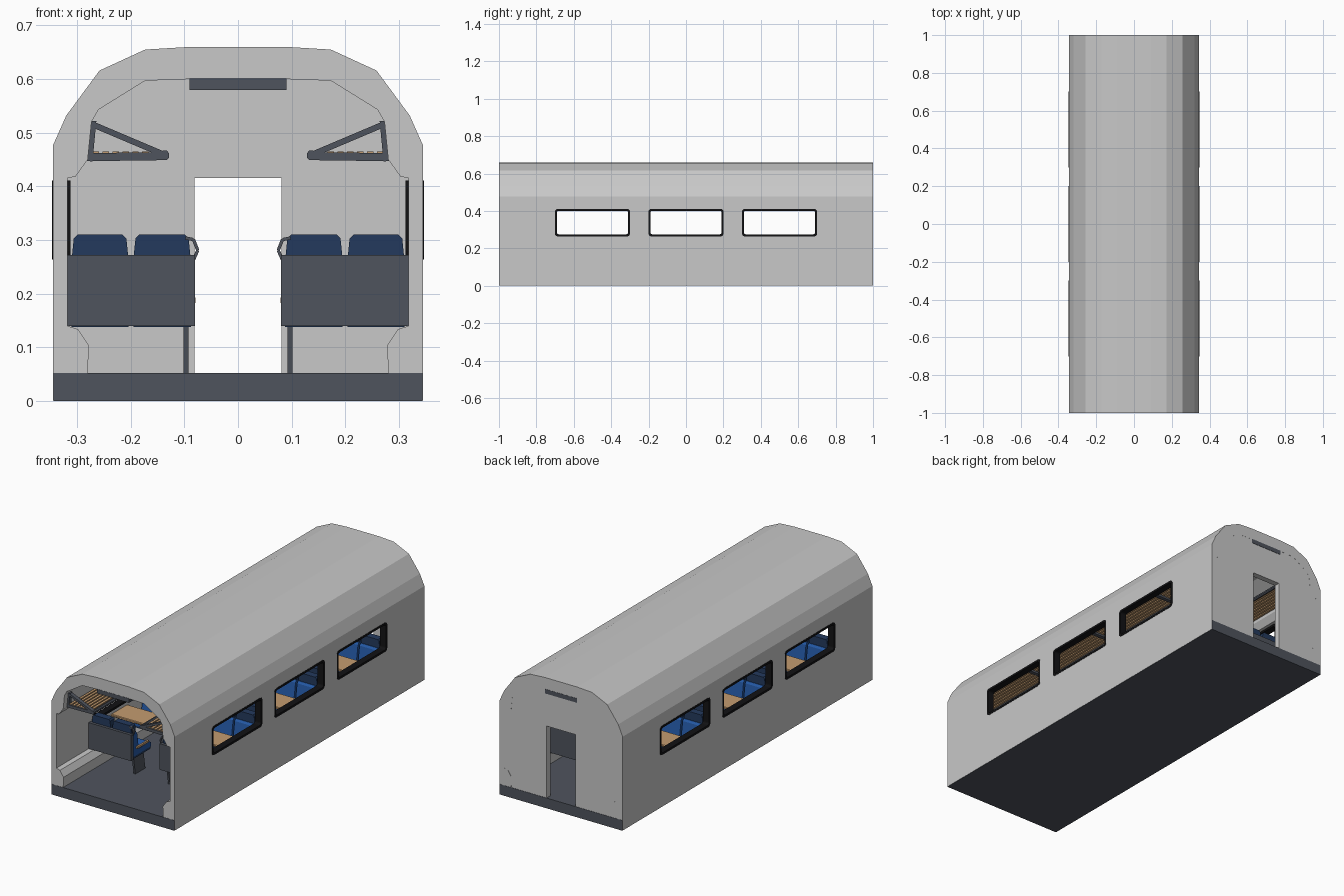
import bpy, bmesh, math
from mathutils import Vector

if "Cube" in bpy.data.objects:
    bpy.data.objects.remove(bpy.data.objects["Cube"])


def material(name, c):
    m = bpy.data.materials.new(name)
    m.diffuse_color = (*c, 1)
    m.use_nodes = True
    m.node_tree.nodes["Principled BSDF"].inputs["Base Color"].default_value = m.diffuse_color
    return m


GREY = material("light grey shell", (0.58, 0.58, 0.58))
SLATE = material("slate", (0.078, 0.088, 0.11))
BLUE = material("seat blue", (0.018, 0.10, 0.38))
NAVY = material("navy", (0.017, 0.042, 0.11))
WOOD = material("wood", (0.55, 0.33, 0.16))
BLACK = material("black", (0.006, 0.006, 0.007))


def finish(name, bm, mat):
    bmesh.ops.recalc_face_normals(bm, faces=bm.faces[:])
    me = bpy.data.meshes.new(name)
    bm.to_mesh(me)
    bm.free()
    me.materials.append(mat)
    ob = bpy.data.objects.new(name, me)
    bpy.context.scene.collection.objects.link(ob)
    return ob


def place(axis, t, p):
    return (t, p[0], p[1]) if axis == 'x' else (p[0], t, p[1])


def prism(name, pts, axis, a, b, mat, bevel=0):
    """Extrude a 2D outline (other horizontal axis, z) along axis from a to b."""
    bm = bmesh.new()
    f = bm.faces.new([bm.verts.new(place(axis, a, p)) for p in pts])
    r = bmesh.ops.extrude_face_region(bm, geom=[f])
    d = Vector(place(axis, b - a, (0, 0)))
    bmesh.ops.translate(bm, vec=d, verts=[v for v in r['geom'] if isinstance(v, bmesh.types.BMVert)])
    if bevel:
        bmesh.ops.bevel(bm, geom=bm.edges[:], offset=bevel, segments=1, affect='EDGES')
    return finish(name, bm, mat)


def box(name, x, y, z, mat, bevel=0):
    return prism(name, [(y[0], z[0]), (y[1], z[0]), (y[1], z[1]), (y[0], z[1])], 'x', x[0], x[1], mat, bevel)


def bar(name, p, q, w, axis, a, b, mat):
    """Flat bar between two points of a 2D plane."""
    p, q = Vector(p), Vector(q)
    d = (q - p).normalized() * w / 2
    n = Vector((-d.y, d.x))
    return prism(name, [p + n, q + n, q - n, p - n], axis, a, b, mat)


def rounded(cy, cz, w, h, r):
    pts = []
    for i, (sy, sz) in enumerate([(1, 1), (-1, 1), (-1, -1), (1, -1)]):
        for k in range(4):
            a = math.pi / 2 * (i + k / 3)
            pts.append((cy + sy * (w / 2 - r) + r * math.cos(a), cz + sz * (h / 2 - r) + r * math.sin(a)))
    return pts


def mirrored(half):
    return half + [(-x, z) for x, z in reversed(half)]


# body shell, open at the front, with six window holes
outer = [(.345, .001), (.345, .476), (.32, .532), (.258, .616), (.173, .655), (.09, .66)]
inner = [(.28, .001), (.28, .052), (.278, .104), (.298, .134), (.318, .14), (.318, .416), (.303, .418),
         (.28, .45), (.273, .52), (.26, .543), (.173, .597), (.09, .60)]
shell = prism("body_shell", mirrored(outer) + mirrored(inner)[::-1], 'y', -1, 1, GREY)
BAYS = (-.5, 0, .5)
WZ = .3375
for c in BAYS:
    cut = prism("window_cutter", rounded(c, WZ, .392, .138, .015), 'x', -.5, .5, BLACK)
    cut.hide_render = True
    m = shell.modifiers.new("window", 'BOOLEAN')
    m.object, m.operation, m.solver = cut, 'DIFFERENCE', 'EXACT'
    bpy.context.view_layer.objects.active = shell
    bpy.ops.object.modifier_apply(modifier=m.name)
    bpy.data.objects.remove(cut)

# floor, rear wall with doorway, ceiling panel
box("floor", (-.344, .344), (-1.001, 1.001), (0, .052), SLATE)
prism("rear_wall", mirrored(inner[1:]) + [(-.081, .05), (-.081, .416), (.081, .416), (.081, .05)],
      'y', .97, .9995, GREY)
box("ceiling_panel", (-.09, .09), (-1.001, 1.001), (.58, .602), SLATE)


def window_frame(c, s):
    bm = bmesh.new()
    loops = []
    for x, w in ((.312, .402), (.3465, .402), (.3465, .38), (.312, .38)):
        pts = rounded(c, WZ, w, w - .254, .016 if w > .39 else .01)
        loops.append([bm.verts.new((s * x, y, z)) for y, z in pts])
    n = len(loops[0])
    for i in range(4):
        A, B = loops[i], loops[(i + 1) % 4]
        for k in range(n):
            bm.faces.new([A[k], A[(k + 1) % n], B[(k + 1) % n], B[k]])
    finish("window_frame", bm, BLACK)


def bench(seam, t, s):
    """Double seat: seam = y behind the back, t = facing direction, s = side."""
    Y = lambda d: seam + t * d
    X = lambda a, b: (s * a, s * b)
    box("seat_back_panel", X(.08, .318), (Y(.008), Y(.026)), (.14, .272), SLATE)
    for a, b in ((.088, .195), (.204, .31)):
        # headrest, narrower at the top
        head = [(s * a, .264), (s * (a + .004), .303), (s * (a + .011), .31),
                (s * (b - .011), .31), (s * (b - .004), .303), (s * b, .264)]
        prism("headrest", head, 'y', Y(.022), Y(.058), NAVY)
        # reclined backrest and cushion
        back = [(Y(.026), .15), (Y(.026), .268), (Y(.06), .268), (Y(.068), .258), (Y(.082), .17), (Y(.08), .15)]
        prism("backrest", back, 'x', s * a, s * b, BLUE)
        seat = [(Y(.03), .148), (Y(.03), .17), (Y(.165), .178), (Y(.178), .17), (Y(.178), .148)]
        prism("seat_cushion", seat, 'x', s * a, s * b, BLUE)
        box("seat_base", X(a, b), (Y(.02), Y(.175)), (.138, .149), NAVY)
    # leg and aisle grab handle
    leg = [(Y(.06), .05), (Y(.14), .05), (Y(.125), .14), (Y(.045), .14)]
    prism("seat_leg", leg, 'x', s * .092, s * .102, SLATE)
    path = [(.098, .304), (.083, .301), (.075, .281), (.083, .263)]
    for p, q in zip(path, path[1:]):
        bar("grab_handle", (s * p[0], p[1]), (s * q[0], q[1]), .006, 'y', Y(.018), Y(.03), SLATE)
    box("armrest", X(.079, .088), (Y(.06), Y(.15)), (.183, .193), WOOD)


for s in (-1, 1):
    for c in BAYS:
        window_frame(c, s)
        bench(c - .25, 1, s)
        bench(c + .25, -1, s)
        # wall table
        box("table_top", (s * .1, s * .318), (c - .065, c + .065), (.235, .247), WOOD, .003)
        bar("table_brace", (s * .32, .165), (s * .2, .237), .012, 'y', c - .01, c + .01, SLATE)
    # luggage rack: rail, slats, triangular brackets
    rail = [(s * .136 + .0085 * math.cos(a), .458 + .0095 * math.sin(a))
            for a in [math.pi / 4 * (k + .5) for k in range(8)]]
    prism("rack_rail", rail, 'y', -.97, .97, SLATE)
    for k in range(7):
        x = .148 + .0185 * k
        box("rack_slat", (s * x, s * (x + .012)), (-.965, .965), (.457, .465), WOOD)
    for y in (-.96, -.48, 0, .48, .96):
        a, b = y - .01, y + .01
        bar("rack_bracket", (s * .282, .4545), (s * .136, .4565), .015, 'y', a, b, SLATE)
        bar("rack_bracket", (s * .277, .447), (s * .27, .522), .012, 'y', a, b, SLATE)
        bar("rack_bracket", (s * .272, .516), (s * .142, .461), .011, 'y', a, b, SLATE)
